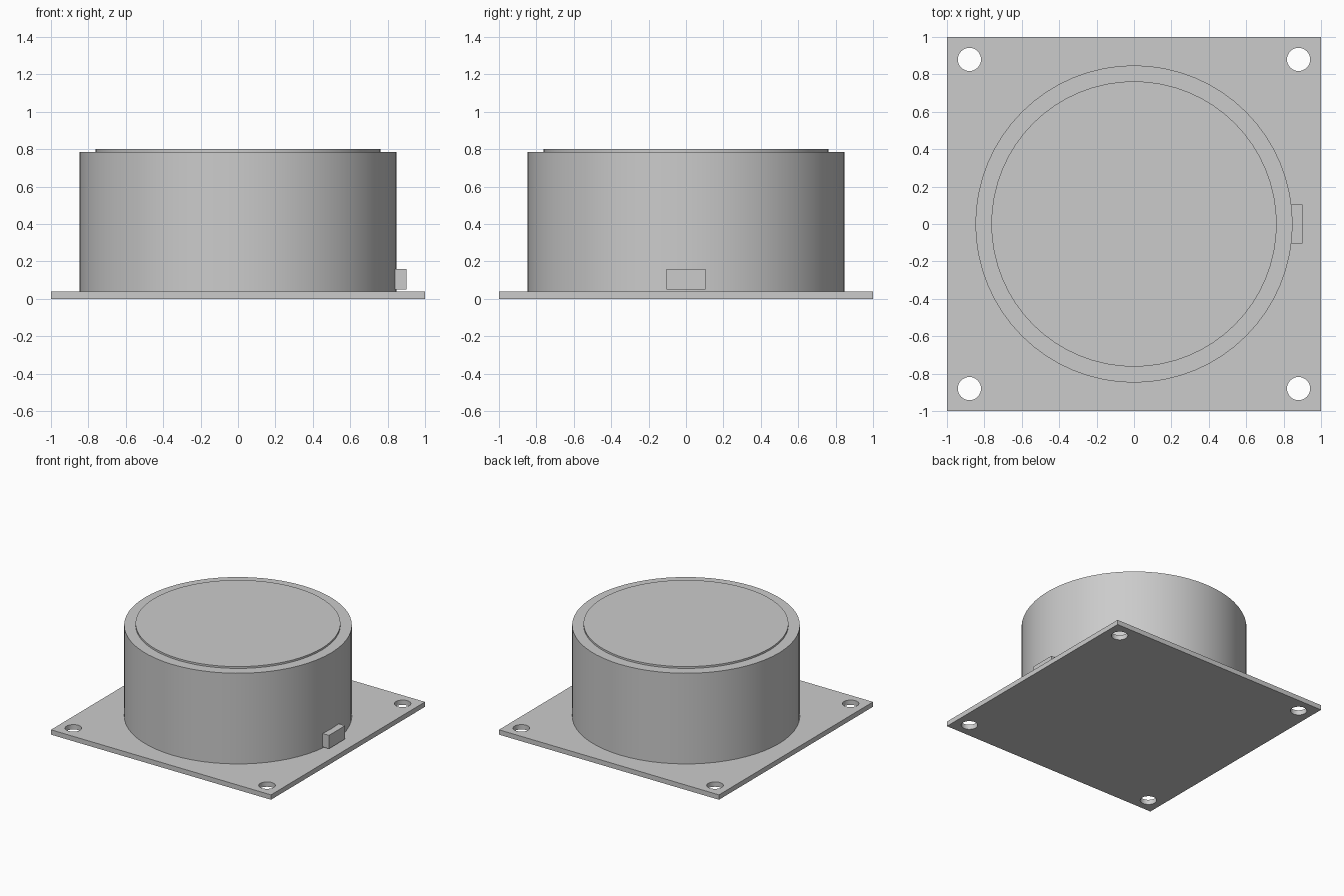
import bpy
import math

default = bpy.data.objects.get("Cube")
if default:
    bpy.data.objects.remove(default, do_unlink=True)

# Single plain grey
grey = bpy.data.materials.new("plain grey")
grey.use_nodes = True
COLOUR = (0.6, 0.6, 0.6, 1)
grey.diffuse_color = COLOUR
grey.node_tree.nodes["Principled BSDF"].inputs["Base Color"].default_value = COLOUR


def finish(name):
    obj = bpy.context.object
    obj.name = name
    obj.data.materials.append(grey)
    return obj


def box(name, low, high):
    centre = [(a + b) / 2 for a, b in zip(low, high)]
    bpy.ops.mesh.primitive_cube_add(size=1, location=centre)
    bpy.context.object.scale = [b - a for a, b in zip(low, high)]
    bpy.ops.object.transform_apply(location=False, rotation=False, scale=True)
    return finish(name)


def cylinder(name, radius, bottom, top, x=0, y=0, sides=64):
    bpy.ops.mesh.primitive_cylinder_add(
        vertices=sides, radius=radius, depth=top - bottom,
        location=(x, y, (bottom + top) / 2))
    bpy.ops.object.shade_smooth_by_angle(angle=math.radians(30))
    return finish(name)


# Square base plate with a screw hole in each corner
plate = box("base_plate", (-1, -1, 0), (1, 1, 0.04))
for x in (-0.88, 0.88):
    for y in (-0.88, 0.88):
        cutter = cylinder("hole_cutter", 0.062, -0.1, 0.1, x, y, 32)
        cutter.hide_render = True
        cutter.hide_viewport = True
        cut = plate.modifiers.new("screw_hole", 'BOOLEAN')
        cut.operation = 'DIFFERENCE'
        cut.solver = 'EXACT'
        cut.object = cutter

# Round housing and the slightly raised lid on it
cylinder("housing", 0.848, 0.04, 0.785)
cylinder("lid", 0.763, 0.785, 0.8)

# Small connector on the side of the housing
box("side_connector", (0.84, -0.105, 0.05), (0.9, 0.105, 0.16))
